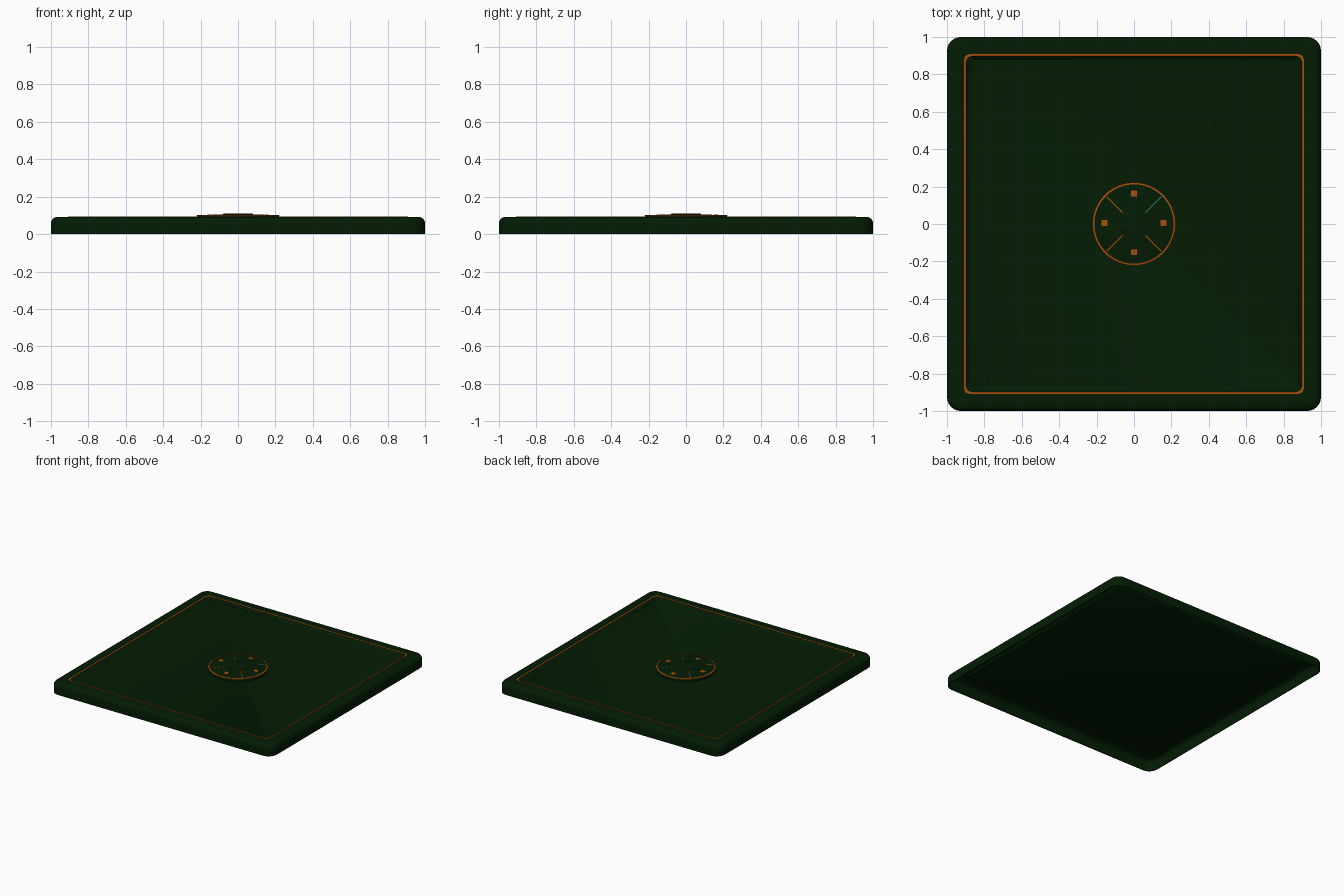
import bpy, bmesh, math
from mathutils import Matrix

cube = bpy.data.objects.get("Cube")
if cube:
    bpy.data.objects.remove(cube, do_unlink=True)


def material(name, rgb):
    m = bpy.data.materials.new(name)
    m.use_nodes = True
    m.diffuse_color = (*rgb, 1)
    m.node_tree.nodes["Principled BSDF"].inputs["Base Color"].default_value = (*rgb, 1)
    return m


GREEN = material("dark green", (0.001, 0.0115, 0.0012))
ORANGE = material("burnt orange", (0.42, 0.08, 0.003))
TEAL = material("teal", (0.03, 0.16, 0.13))


def finish(bm, name, mat, smooth=True):
    bmesh.ops.recalc_face_normals(bm, faces=bm.faces[:])
    mesh = bpy.data.meshes.new(name)
    bm.to_mesh(mesh)
    bm.free()
    mesh.materials.append(mat)
    obj = bpy.data.objects.new(name, mesh)
    bpy.context.collection.objects.link(obj)
    if smooth:
        bpy.ops.object.select_all(action='DESELECT')
        obj.select_set(True)
        bpy.context.view_layer.objects.active = obj
        bpy.ops.object.shade_smooth_by_angle(angle=math.radians(35))
    return obj


def rounded_square(half, radius, z, steps=6):
    pts = []
    for quarter in range(4):
        mid = math.radians(45 + 90 * quarter)
        cx = math.copysign(half - radius, math.cos(mid))
        cy = math.copysign(half - radius, math.sin(mid))
        for i in range(steps + 1):
            a = math.pi / 2 * (quarter + i / steps)
            pts.append((cx + radius * math.cos(a), cy + radius * math.sin(a), z))
    return pts


def circle(r, z, sides=64):
    return [(r * math.cos(2 * math.pi * i / sides),
             r * math.sin(2 * math.pi * i / sides), z) for i in range(sides)]


def loft(name, loops, mat, closed=False):
    """Skin a list of loops; cap the ends, or join last to first."""
    bm = bmesh.new()
    rings = [[bm.verts.new(p) for p in loop] for loop in loops]
    pairs = list(zip(rings, rings[1:]))
    if closed:
        pairs.append((rings[-1], rings[0]))
    else:
        bm.faces.new(rings[0])
        bm.faces.new(rings[-1])
    for a, b in pairs:
        for i in range(len(a)):
            j = (i + 1) % len(a)
            bm.faces.new((a[i], a[j], b[j], b[i]))
    return finish(bm, name, mat)


def plate(name, size, place, mat):
    bm = bmesh.new()
    bmesh.ops.create_cube(bm, size=1, matrix=place @ Matrix.Diagonal((*size, 1)))
    return finish(bm, name, mat, smooth=False)


def shell_side(thickness):
    """Wall, rounded shoulder, rim and sunken edge, moved inward by thickness."""
    t = thickness
    loops = [rounded_square(1 - t, 0.075 - t, 0)]
    for k in range(6):
        a = math.pi / 2 * k / 5
        inset = t + (0.035 - t) * (1 - math.cos(a))
        loops.append(rounded_square(1 - inset, 0.075 - inset,
                                    0.057 + (0.035 - t) * math.sin(a)))
    loops.append(rounded_square(0.898 - t / 2, 0.03, 0.092 - t))
    loops.append(rounded_square(0.88 - t / 2, 0.025, 0.077 - t))
    return loops


# Table top: thin shell, open below, with a sunken playing surface
loft("table_top", shell_side(0.005)[::-1] + shell_side(0), GREEN)

# Inlaid border around the playing surface
loft("border_inlay", [rounded_square(h, 0.03, z, 2) for h, z in
                      ((0.909, 0.09), (0.909, 0.094), (0.899, 0.094), (0.899, 0.09))],
     ORANGE, closed=True)

# Centre console: shallow cone with a flat button
loft("centre_console", [circle(r, z) for r, z in
                        ((0.22, 0.076), (0.22, 0.098), (0.21, 0.1), (0.085, 0.106))], GREEN)
loft("centre_button", [circle(r, z) for r, z in
                       ((0.08, 0.1), (0.08, 0.108), (0.07, 0.111))], GREEN)
loft("console_ring", [circle(r, z) for r, z in
                      ((0.222, 0.096), (0.222, 0.1), (0.212, 0.102), (0.212, 0.096))],
     ORANGE, closed=True)

# Seat markers and diagonal dividers, following the console slope
slope = Matrix.Rotation(math.atan2(0.006, 0.125), 4, 'Y')
shift = Matrix.Translation((0, 0.006, 0))
for i, side in enumerate(("left", "back", "right", "front")):
    turn = Matrix.Rotation(i * math.pi / 2, 4, 'Z')
    diagonal = Matrix.Rotation((i + 0.5) * math.pi / 2, 4, 'Z')
    at = Matrix.Translation((0.157, 0, 0.1028)) @ slope
    plate("seat_marker_" + side, (0.032, 0.032, 0.002), shift @ turn @ at, ORANGE)
    at = Matrix.Translation((0.147, 0, 0.1032)) @ slope
    plate("divider_" + side, (0.122, 0.004, 0.002), diagonal @ at,
          TEAL if i == 0 else ORANGE)
